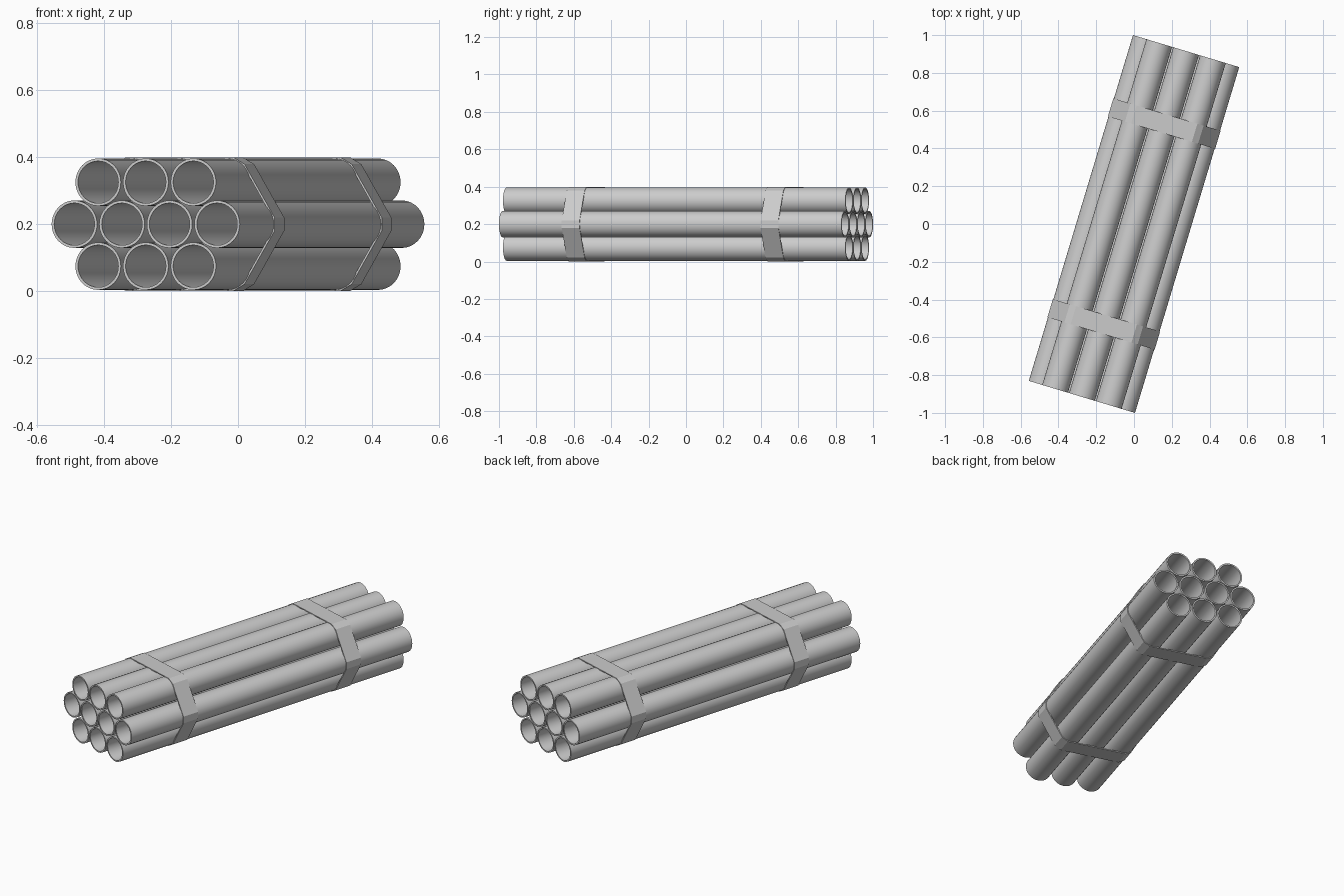
import bpy, bmesh
from math import radians, sin, cos, tau
from mathutils import Matrix

if "Cube" in bpy.data.objects:
    bpy.data.objects.remove(bpy.data.objects["Cube"])

YAW = Matrix.Rotation(radians(-16.77), 4, 'Z')
PITCH, ROW, MID_Z = 0.1485, 0.1255, 0.2
HALF_LEN, R_OUT, R_IN = 0.956, 0.071, 0.063
STRAP_R, STRAP_T, STRAP_W = 0.0738, 0.006, 0.1


def tube(name, outer, inner, y0, y1, smooth):
    """Hollow extrusion along y from matching outer and inner (x, z) loops."""
    bm = bmesh.new()
    loops = [[bm.verts.new((x, y, z)) for x, z in pts]
             for pts, y in ((outer, y0), (outer, y1), (inner, y1), (inner, y0))]
    n = len(outer)
    for a in range(4):
        la, lb = loops[a], loops[(a + 1) % 4]
        for i in range(n):
            j = (i + 1) % n
            bm.faces.new((la[i], la[j], lb[j], lb[i]))
    bmesh.ops.recalc_face_normals(bm, faces=bm.faces)
    mesh = bpy.data.meshes.new(name)
    bm.to_mesh(mesh)
    bm.free()
    mesh.transform(YAW)
    obj = bpy.data.objects.new(name, mesh)
    bpy.context.collection.objects.link(obj)
    if smooth:
        bpy.ops.object.select_all(action='DESELECT')
        obj.select_set(True)
        bpy.context.view_layer.objects.active = obj
        bpy.ops.object.shade_smooth_by_angle(angle=radians(40))
    return obj


def circle(cx, cz, r, n=32):
    return [(cx + r * cos(tau * i / n), cz + r * sin(tau * i / n)) for i in range(n)]


def strap_loop(r):
    """Band outline round the six corner pipes, two points per corner."""
    corners = [(1.5, 0), (1, 1), (-1, 1), (-1.5, 0), (-1, -1), (1, -1)]
    pts = []
    for k, (cx, cz) in enumerate(corners):
        for off in (-15, 15):
            a, d = radians(60 * k + off), r / cos(radians(15))
            pts.append((cx * PITCH + d * cos(a), MID_Z + cz * ROW + d * sin(a)))
    return pts


# stacked pipes: rows of three, four and three
for row, count in ((-1, 3), (0, 4), (1, 3)):
    for i in range(count):
        x, z = (i - (count - 1) / 2) * PITCH, MID_Z + row * ROW
        tube(f"pipe_row{row + 2}_{i + 1}", circle(x, z, R_OUT), circle(x, z, R_IN),
             -HALF_LEN, HALF_LEN, True)

# two flat straps holding the bundle
for name, y in (("front_strap", -0.555), ("back_strap", 0.555)):
    tube(name, strap_loop(STRAP_R), strap_loop(STRAP_R - STRAP_T),
         y - STRAP_W / 2, y + STRAP_W / 2, False)
